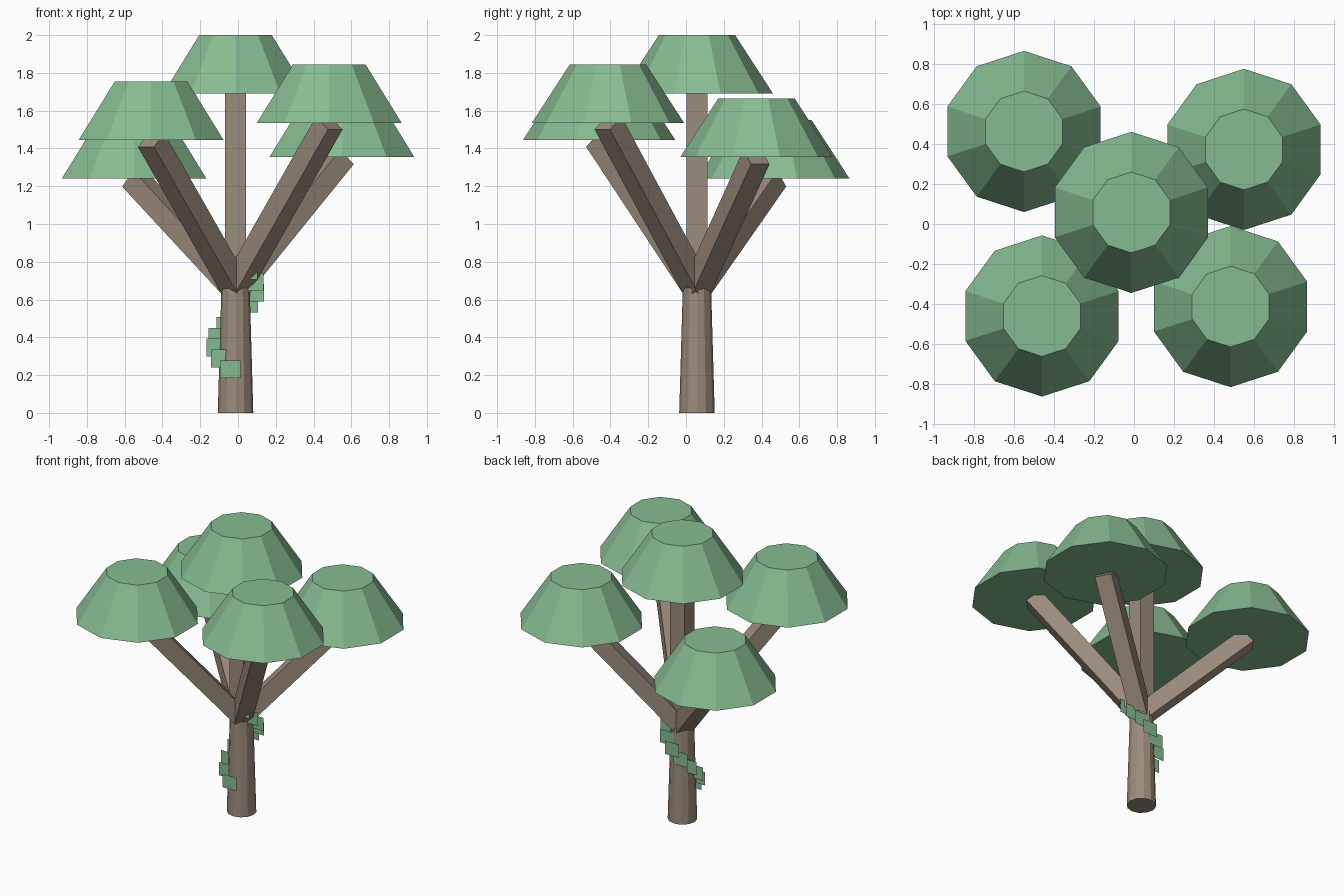
import bpy
import bmesh
from math import radians, cos, sin
from mathutils import Vector, Matrix

cube = bpy.data.objects.get("Cube")
if cube:
    bpy.data.objects.remove(cube, do_unlink=True)


def make_material(name, colour):
    mat = bpy.data.materials.new(name)
    mat.use_nodes = True
    mat.diffuse_color = colour
    mat.node_tree.nodes["Principled BSDF"].inputs["Base Color"].default_value = colour
    return mat


bark = make_material("bark_brown", (0.33, 0.26, 0.20, 1))
foliage = make_material("leaf_green", (0.24, 0.50, 0.28, 1))


def finish(bm, name, mat):
    mesh = bpy.data.meshes.new(name)
    bm.to_mesh(mesh)
    bm.free()
    mesh.materials.append(mat)
    obj = bpy.data.objects.new(name, mesh)
    bpy.context.collection.objects.link(obj)
    return obj


def frustum(name, base, height, r_bottom, r_top, sides, mat):
    bm = bmesh.new()
    place = Matrix.Translation(base + Vector((0, 0, height / 2)))
    bmesh.ops.create_cone(bm, cap_ends=True, segments=sides, radius1=r_bottom,
                          radius2=r_top, depth=height, matrix=place)
    return finish(bm, name, mat)


def beam(name, start, end, width, mat):
    # Square beam whose lower edges stay level
    axis = end - start
    along = axis.normalized()
    side = Vector((0, 0, 1)).cross(along)
    side = side.normalized() if side.length > 0.01 else Vector((1, 0, 0))
    turn = Matrix((side, along.cross(side), along)).transposed().to_4x4()
    size = Matrix.Diagonal((width, width, axis.length, 1))
    bm = bmesh.new()
    bmesh.ops.create_cube(bm, size=1,
                          matrix=Matrix.Translation((start + end) / 2) @ turn @ size)
    return finish(bm, name, mat)


# Trunk
root = Vector((-0.013, 0.058, 0))
fork = root + Vector((0, 0, 0.66))
frustum("trunk", root, 0.66, 0.094, 0.075, 12, bark)

# Crowns, each held up by a branch
crowns = {
    "back_right": (-0.55, 0.463, 1.24),
    "back_left": (0.55, 0.373, 1.355),
    "front_right": (-0.46, -0.46, 1.445),
    "front_left": (0.483, -0.413, 1.535),
    "centre": (-0.013, 0.058, 1.69),
}
for label, spot in crowns.items():
    spot = Vector(spot)
    beam(label + "_branch", fork, spot, 0.112, bark)
    frustum(label + "_crown", spot, 0.31, 0.403, 0.202, 10, foliage)

# Climbing leaves: flat upright cards spiralling round the trunk
bm = bmesh.new()
for i in range(10):
    angle = radians(254 - 34 * i)
    spot = root + Vector((0.1 * cos(angle), 0.1 * sin(angle), 0.23 + 0.058 * i))
    card = (Matrix.Translation(spot) @ Matrix.Rotation(radians(90), 4, "X")
            @ Matrix.Diagonal((0.108, 0.093, 1, 1)))
    bmesh.ops.create_grid(bm, x_segments=1, y_segments=1, size=0.5, matrix=card)
finish(bm, "climbing_leaves", foliage)
